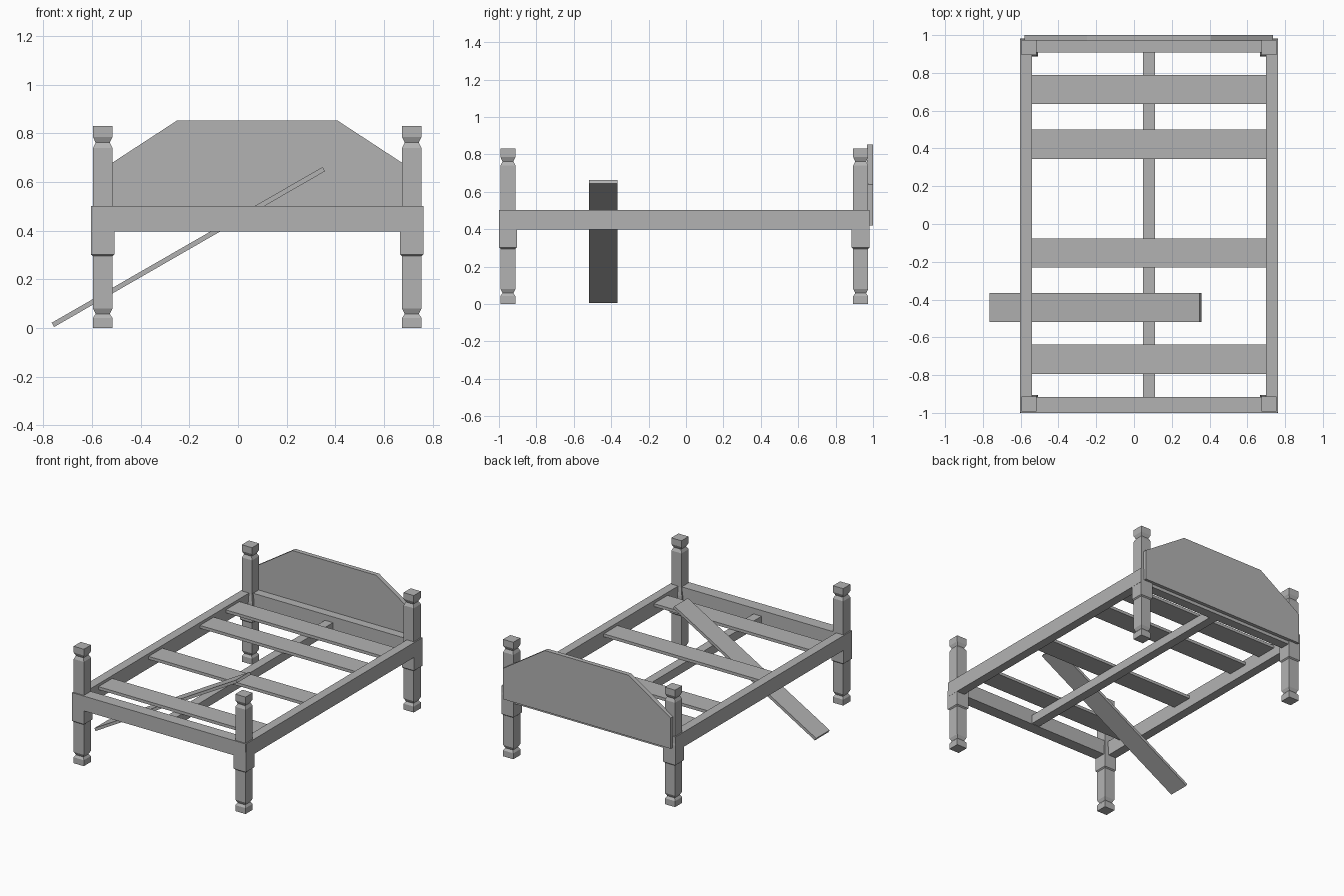
import bpy
import bmesh
from math import atan2, hypot
from mathutils import Matrix

cube = bpy.data.objects.get("Cube")
if cube:
    bpy.data.objects.remove(cube, do_unlink=True)

grey = bpy.data.materials.new("plain grey")
grey.use_nodes = True
tone = (0.45, 0.45, 0.45, 1)
grey.diffuse_color = tone
grey.node_tree.nodes["Principled BSDF"].inputs["Base Color"].default_value = tone


def finish(name, bm):
    bmesh.ops.recalc_face_normals(bm, faces=bm.faces)
    mesh = bpy.data.meshes.new(name)
    bm.to_mesh(mesh)
    bm.free()
    mesh.materials.append(grey)
    obj = bpy.data.objects.new(name, mesh)
    bpy.context.collection.objects.link(obj)
    return obj


def box(name, x, y, z):
    """Box from (low, high) pairs along each axis."""
    bm = bmesh.new()
    bmesh.ops.create_cube(bm, size=1)
    for v in bm.verts:
        v.co = [lo + (c + 0.5) * (hi - lo) for c, (lo, hi) in zip(v.co, (x, y, z))]
    return finish(name, bm)


def post(name, cx, cy, sections):
    """Square post lofted through (height, half width) sections."""
    bm = bmesh.new()
    rings = []
    for z, r in sections:
        corners = ((-r, -r), (r, -r), (r, r), (-r, r))
        rings.append([bm.verts.new((cx + a, cy + b, z)) for a, b in corners])
    for low, high in zip(rings, rings[1:]):
        for i in range(4):
            j = (i + 1) % 4
            bm.faces.new((low[i], low[j], high[j], high[i]))
    bm.faces.new(rings[0])
    bm.faces.new(rings[-1])
    return finish(name, bm)


# Corner posts: notched foot, thick block at the rails, notched cap
W, NECK, BLOCK = 0.04, 0.029, 0.048
profile = [(0, W), (0.042, W), (0.058, NECK), (0.08, W), (0.295, W),
           (0.302, BLOCK), (0.44, BLOCK), (0.497, W), (0.74, W),
           (0.762, NECK), (0.785, W), (0.83, W)]
for end, y in (("front", -0.952), ("back", 0.934)):
    for side, x in (("right", -0.556), ("left", 0.714)):
        post(f"{end}_{side}_post", x, y, profile)

# Rails
RAIL_Z = (0.397, 0.502)
box("right_side_rail", (-0.604, -0.54), (-0.995, 0.98), RAIL_Z)
box("left_side_rail", (0.70, 0.763), (-0.995, 0.98), RAIL_Z)
box("front_rail", (-0.602, 0.761), (-1.0, -0.915), RAIL_Z)
box("back_rail", (-0.602, 0.761), (0.907, 0.975), RAIL_Z)

# Centre beam and the slats that lie on it
box("centre_beam", (0.048, 0.111), (-0.915, 0.907), (0.399, 0.461))
for i, y in enumerate((-0.716, -0.154, 0.422, 0.711)):
    box(f"slat_{i + 1}", (-0.54, 0.70), (y - 0.077, y + 0.077), (0.461, 0.482))

# Loose slat leaning from the floor over the centre beam
rise, run = 0.64, 1.113
length = hypot(rise, run)
loose = box("loose_slat", (-length / 2, length / 2), (-0.518, -0.366), (-0.01, 0.01))
loose.data.transform(Matrix.Translation((-0.204, 0, 0.333)) @ Matrix.Rotation(-atan2(rise, run), 4, "Y"))

# Headboard with sloping shoulders
outline = [(-0.58, 0.42), (0.737, 0.42), (0.737, 0.638),
           (0.408, 0.853), (-0.25, 0.853), (-0.58, 0.638)]
bm = bmesh.new()
face = bm.faces.new([bm.verts.new((x, 0.968, z)) for x, z in outline])
sweep = bmesh.ops.extrude_face_region(bm, geom=[face])["geom"]
bmesh.ops.translate(bm, vec=(0, 0.032, 0), verts=[g for g in sweep if isinstance(g, bmesh.types.BMVert)])
finish("headboard", bm)
